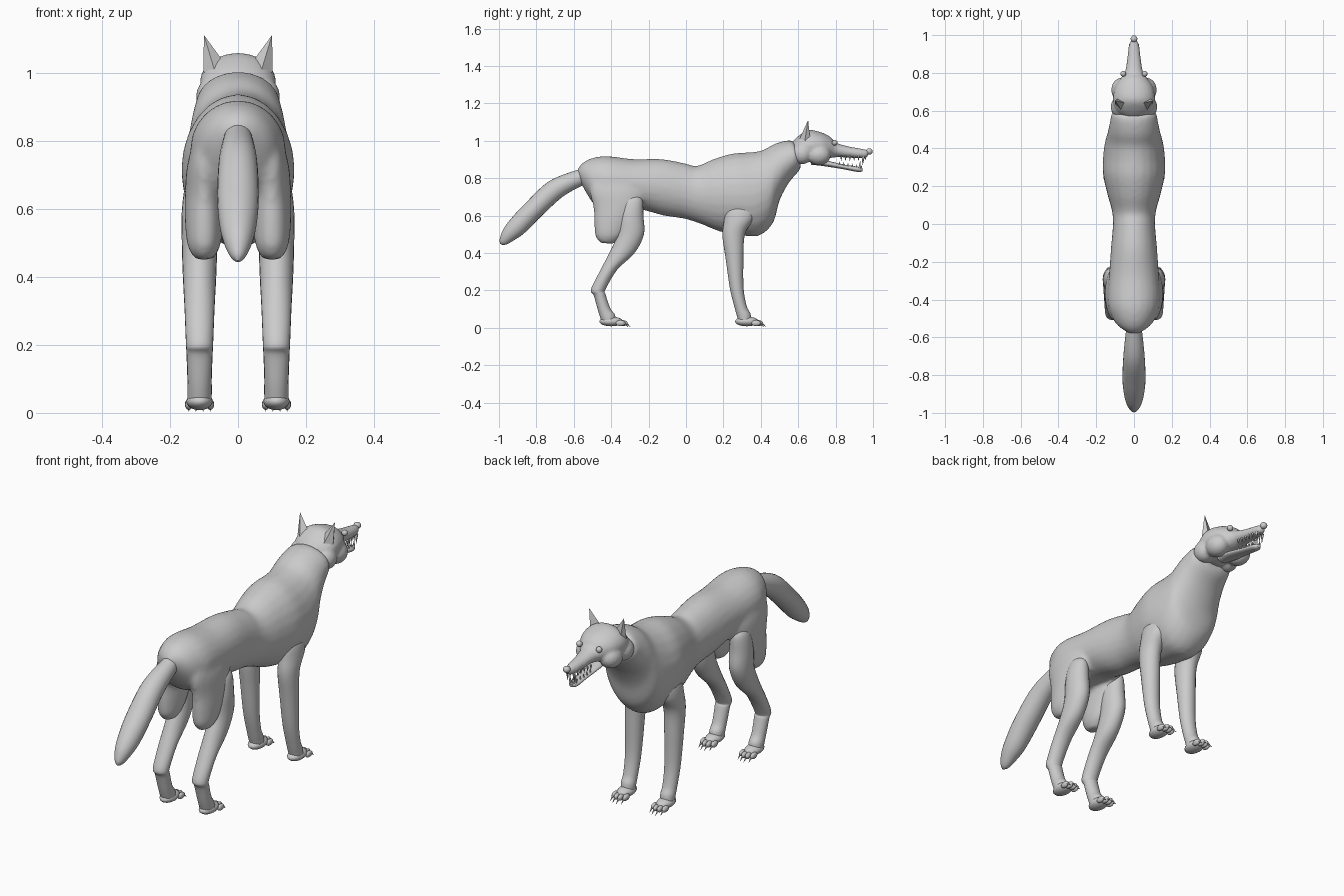
import bpy, bmesh, math
from mathutils import Vector, Matrix


def catmull(a, b, c, d, t):
    return [0.5 * (2*q + (r - p)*t + (2*p - 5*q + 4*r - s)*t*t + (3*q - p - 3*r + s)*t**3)
            for p, q, r, s in zip(a, b, c, d)]


# Loft of ellipses; each section is (y1, z1, y2, z2, half_width)
def loft(bm, secs, cx=0.0, seg=24, sub=5):
    n, fine = len(secs), []
    for i in range(n - 1):
        quad = (secs[max(i-1, 0)], secs[i], secs[i+1], secs[min(i+2, n-1)])
        fine += [catmull(*quad, k / sub) for k in range(sub)]
    fine.append(secs[-1])
    rings = []
    for y1, z1, y2, z2, w in fine:
        ring = []
        for k in range(seg):
            a = 2 * math.pi * k / seg
            c = math.cos(a) / 2
            ring.append(bm.verts.new((cx + w * math.sin(a), (y1+y2)/2 + (y1-y2)*c, (z1+z2)/2 + (z1-z2)*c)))
        rings.append(ring)
    for a, b in zip(rings, rings[1:]):
        for k in range(seg):
            j = (k + 1) % seg
            bm.faces.new((a[k], a[j], b[j], b[k]))
    bm.faces.new(rings[0][::-1])
    bm.faces.new(rings[-1])


def ball(bm, c, r, u=16):
    m = Matrix.Translation(c) @ Matrix.Diagonal((*r, 1))
    bmesh.ops.create_uvsphere(bm, u_segments=u, v_segments=u // 2 + 2, radius=1, matrix=m)


def spike(bm, a, b, r):
    a, b = Vector(a), Vector(b)
    d = b - a
    m = Matrix.Translation((a + b) / 2) @ d.to_track_quat('Z', 'Y').to_matrix().to_4x4()
    bmesh.ops.create_cone(bm, cap_ends=True, segments=8, radius1=r, radius2=0.0005, depth=d.length, matrix=m)


def finish(bm, name, mirror=False, voxel=0, smooth=True):
    bmesh.ops.recalc_face_normals(bm, faces=bm.faces)
    me = bpy.data.meshes.new(name)
    bm.to_mesh(me)
    bm.free()
    ob = bpy.data.objects.new(name, me)
    bpy.context.collection.objects.link(ob)
    if smooth:
        bpy.ops.object.select_all(action='DESELECT')
        bpy.context.view_layer.objects.active = ob
        ob.select_set(True)
        bpy.ops.object.shade_smooth_by_angle(angle=math.radians(50))
    if mirror:
        ob.modifiers.new("Mirror", 'MIRROR').use_mirror_merge = False
    if voxel:
        rm = ob.modifiers.new("Blend", 'REMESH')
        rm.mode, rm.voxel_size, rm.use_smooth_shade = 'VOXEL', voxel, True
        sm = ob.modifiers.new("Soften", 'SMOOTH')
        sm.factor, sm.iterations = 0.5, 6
    return ob


# Torso, neck and thighs, blended together
bm = bmesh.new()
loft(bm, [(-.585, .84, -.56, .77, .03), (-.555, .88, -.52, .70, .085), (-.50, .908, -.48, .65, .118),
          (-.42, .918, -.40, .63, .14), (-.28, .902, -.26, .635, .132), (-.13, .902, -.12, .60, .122),
          (0, .878, -.01, .583, .112), (.06, .866, .08, .555, .117), (.15, .903, .18, .515, .143),
          (.25, .932, .29, .495, .165), (.34, .938, .39, .492, .163), (.41, .95, .465, .56, .153),
          (.47, .982, .50, .68, .14), (.53, 1.0, .55, .775, .128), (.572, 1.0, .605, .84, .117),
          (.585, .975, .615, .87, .09)])
for s in (1, -1):
    loft(bm, [(-.27, .80, -.50, .80, .03), (-.225, .72, -.515, .73, .05), (-.245, .64, -.495, .64, .056),
              (-.29, .56, -.492, .56, .056), (-.335, .49, -.485, .49, .048), (-.385, .448, -.46, .455, .026)],
         cx=.1 * s)
finish(bm, "body", voxel=.012)

# Tail
bm = bmesh.new()
loft(bm, [(-.53, .86, -.51, .77, .035), (-.57, .848, -.555, .76, .042), (-.73, .785, -.66, .70, .056),
          (-.86, .665, -.77, .60, .061), (-.93, .59, -.86, .51, .054), (-.975, .53, -.92, .468, .04),
          (-.996, .475, -.96, .446, .021), (-.993, .448, -.983, .444, .004)])
finish(bm, "tail")

# Front legs
bm = bmesh.new()
loft(bm, [(.25, .672, .33, .672, .015), (.215, .635, .365, .635, .04), (.203, .57, .36, .58, .05),
          (.195, .49, .315, .50, .049), (.212, .37, .307, .37, .046), (.235, .21, .308, .21, .04),
          (.262, .10, .325, .115, .036), (.275, .055, .345, .075, .036), (.285, .02, .35, .03, .034)], cx=.113)
finish(bm, "front_leg", mirror=True)

# Hind legs
bm = bmesh.new()
loft(bm, [(-.32, .71, -.26, .71, .015), (-.345, .67, -.232, .68, .04), (-.36, .59, -.228, .60, .052),
          (-.37, .49, -.225, .50, .052), (-.41, .40, -.275, .40, .049), (-.462, .30, -.368, .31, .044),
          (-.508, .205, -.43, .205, .04), (-.492, .17, -.43, .18, .038), (-.47, .09, -.405, .105, .035),
          (-.455, .045, -.38, .07, .036), (-.445, .02, -.375, .03, .034)], cx=.113)
finish(bm, "hind_leg", mirror=True)

# Paws with toes and claws
for name, y in (("front_paw", .325), ("hind_paw", -.40)):
    bm = bmesh.new()
    ball(bm, (.113, y, .034), (.039, .063, .026))
    for k in range(4):
        x = .113 + (k - 1.5) * .021
        ty = y + (.062 if k in (1, 2) else .05)
        ball(bm, (x, ty, .025), (.0115, .026, .016), 12)
        spike(bm, (x, ty + .015, .027), (x, ty + .042, .004), .006)
    finish(bm, name, mirror=True)

# Head with cheeks and upper snout
bm = bmesh.new()
loft(bm, [(.56, .985, .57, .91, .05), (.60, 1.025, .60, .885, .098), (.655, 1.057, .66, .885, .112),
          (.72, 1.046, .73, .90, .10), (.77, 1.022, .775, .908, .07), (.80, .992, .81, .912, .048),
          (.86, .972, .86, .91, .038), (.94, .957, .94, .906, .028), (.975, .95, .972, .912, .016)])
for s in (1, -1):
    ball(bm, (.072 * s, .62, .93), (.052, .058, .056))
    ball(bm, (.066 * s, .71, .925), (.055, .065, .056))
finish(bm, "head", voxel=.007)

# Lower jaw
bm = bmesh.new()
loft(bm, [(.66, .91, .67, .872, .03), (.75, .894, .74, .864, .038), (.85, .872, .845, .847, .029),
          (.92, .861, .92, .833, .024), (.945, .854, .943, .837, .01)])
finish(bm, "lower_jaw")

# Nose
bm = bmesh.new()
ball(bm, (0, .98, .943), (.018, .018, .017))
finish(bm, "nose")

# Eyes
bm = bmesh.new()
ball(bm, (.057, .795, .99), (.015, .015, .015))
finish(bm, "eye", mirror=True)

# Ears
bm = bmesh.new()
for p in ((.102, .635, 1.0), (.045, .64, 1.035), (.085, .665, 1.0), (.07, .607, 1.01), (.1, .653, 1.11)):
    bm.verts.new(p)
bmesh.ops.convex_hull(bm, input=bm.verts)
finish(bm, "ear", mirror=True, smooth=False)

# Teeth along both jaws, with long canines
bm = bmesh.new()
for k in range(5):
    y = .83 + k * .023
    w = .034 - k * .003
    spike(bm, (w, y, .918), (w, y, .893), .006)
    spike(bm, (w - .011, y - .01, .871 - k * .004), (w - .011, y - .01, .89 - k * .004), .005)
spike(bm, (.019, .948, .915), (.019, .944, .868), .008)
spike(bm, (.016, .928, .853), (.016, .932, .892), .007)
spike(bm, (.006, .96, .915), (.006, .96, .895), .004)
spike(bm, (.006, .938, .853), (.006, .938, .87), .004)
finish(bm, "teeth", mirror=True)
